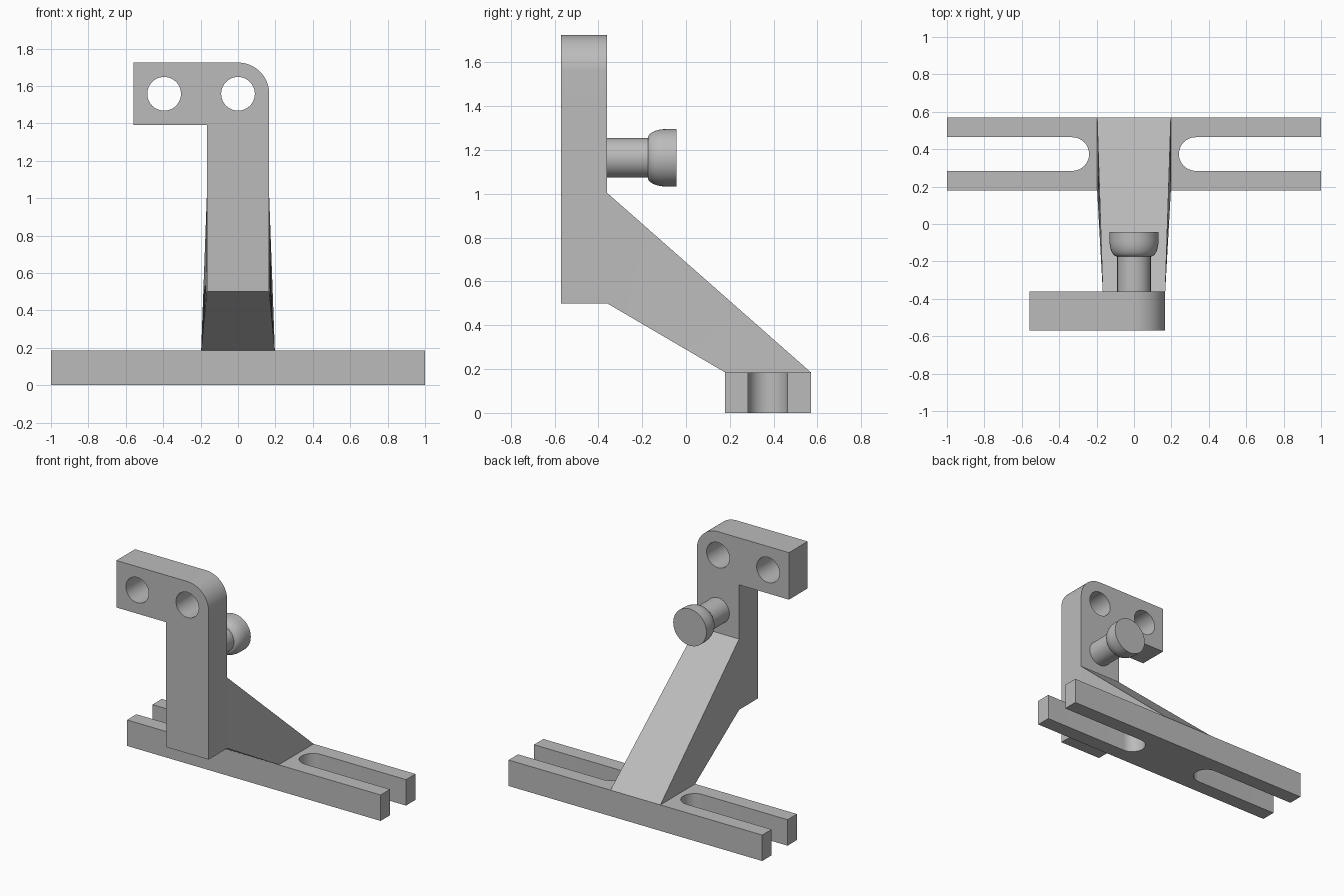
import bpy, bmesh, math
from mathutils import Matrix, Vector

cube = bpy.data.objects.get("Cube")
if cube:
    bpy.data.objects.remove(cube, do_unlink=True)

GREY = (0.5, 0.5, 0.5, 1)
mat = bpy.data.materials.new("plain grey")
mat.use_nodes = True
mat.diffuse_color = GREY
bsdf = mat.node_tree.nodes["Principled BSDF"]
bsdf.inputs["Base Color"].default_value = GREY
bsdf.inputs["Roughness"].default_value = 0.6


def finish(bm, name):
    """Turn a bmesh into a named, coloured object."""
    bmesh.ops.recalc_face_normals(bm, faces=bm.faces)
    me = bpy.data.meshes.new(name)
    bm.to_mesh(me)
    bm.free()
    ob = bpy.data.objects.new(name, me)
    bpy.context.collection.objects.link(ob)
    me.materials.append(mat)
    return ob


def activate(ob):
    bpy.ops.object.select_all(action='DESELECT')
    ob.select_set(True)
    bpy.context.view_layer.objects.active = ob


def smooth(ob):
    activate(ob)
    bpy.ops.object.shade_smooth_by_angle(angle=math.radians(30))


def arc(cx, cy, r, a0, a1, n=20):
    angles = [math.radians(a0 + (a1 - a0) * i / n) for i in range(n + 1)]
    return [(cx + r * math.cos(a), cy + r * math.sin(a)) for a in angles]


def prism(name, points, push):
    """Extrude a closed outline of 3D points along a vector."""
    bm = bmesh.new()
    face = bm.faces.new([bm.verts.new(p) for p in points])
    ext = bmesh.ops.extrude_face_region(bm, geom=[face], use_keep_orig=True)
    moved = [v for v in ext["geom"] if isinstance(v, bmesh.types.BMVert)]
    bmesh.ops.translate(bm, verts=moved, vec=Vector(push))
    return finish(bm, name)


# Base bar with an open round-ended slot at each end
Y0, Y1, YS, RS, BASE_H = 0.178, 0.570, 0.374, 0.09, 0.185
right_slot = [(1, YS - RS)] + arc(0.33, YS, RS, 270, 90) + [(1, YS + RS)]
left_slot = [(-x, y) for x, y in reversed(right_slot)]
outline = [(-1, Y0), (1, Y0)] + right_slot + [(1, Y1), (-1, Y1)] + left_slot
base = prism("slotted_base", [(x, y, 0) for x, y in outline], (0, 0, BASE_H))
smooth(base)

# Upright plate with a side arm and one rounded corner
FRONT, BACK, HOLE_Z = -0.570, -0.360, 1.558
outline = ([(-0.167, 0.5), (0.167, 0.5)] + arc(0, HOLE_Z, 0.167, 0, 90)
           + [(-0.56, HOLE_Z + 0.167), (-0.56, 1.39), (-0.167, 1.39)])
plate = prism("upright_plate", [(x, FRONT, z) for x, z in outline],
              (0, BACK - FRONT, 0))

# Two through holes in the plate
for hx in (-0.395, 0.0):
    ring = [(x, FRONT - 0.1, z) for x, z in arc(hx, HOLE_Z, 0.09, 0, 360, 48)[:-1]]
    cutter = prism("hole_cutter", ring, (0, 0.45, 0))
    cutter.hide_render = True
    mod = plate.modifiers.new("hole", 'BOOLEAN')
    mod.operation, mod.solver, mod.object = 'DIFFERENCE', 'EXACT', cutter
    activate(plate)
    bpy.ops.object.modifier_apply(modifier=mod.name)
    bpy.data.objects.remove(cutter, do_unlink=True)
smooth(plate)

# Sloping strut, lofted from the plate's back to the base's top
def section(half, low, high):
    return [Vector((x, *p)) for x, p in
            ((-half, low), (half, low), (half, high), (-half, high))]

start = section(0.167, (BACK, 0.5), (BACK, 1.004))
end = section(0.197, (Y0, BASE_H), (Y1, BASE_H))
STEPS = 10
bm = bmesh.new()
rings = [[bm.verts.new(a.lerp(b, i / STEPS)) for a, b in zip(start, end)]
         for i in range(STEPS + 1)]
for r0, r1 in zip(rings, rings[1:]):
    for k in range(4):
        bm.faces.new((r0[k], r0[(k + 1) % 4], r1[(k + 1) % 4], r1[k]))
bm.faces.new(rings[0])
bm.faces.new(rings[-1])
smooth(finish(bm, "sloping_strut"))

# Turned pin with a rounded head, pointing backwards
profile = [(0, BACK), (0.09, BACK), (0.09, -0.174)]
for i in range(1, 11):
    t = math.pi / 2 * i / 10
    profile.append((0.09 + 0.041 * math.sin(t), -0.09 - 0.084 * math.cos(t)))
profile += [(0.131, -0.043), (0, -0.043)]
PIN_Z = 1.164
bm = bmesh.new()
verts = [bm.verts.new((r, y, PIN_Z)) for r, y in profile]
edges = [bm.edges.new(pair) for pair in zip(verts, verts[1:])]
bmesh.ops.spin(bm, geom=verts + edges, cent=(0, 0, PIN_Z), axis=(0, 1, 0),
               angle=2 * math.pi, steps=48, use_duplicate=False)
bmesh.ops.remove_doubles(bm, verts=bm.verts, dist=0.0001)
smooth(finish(bm, "round_headed_pin"))
